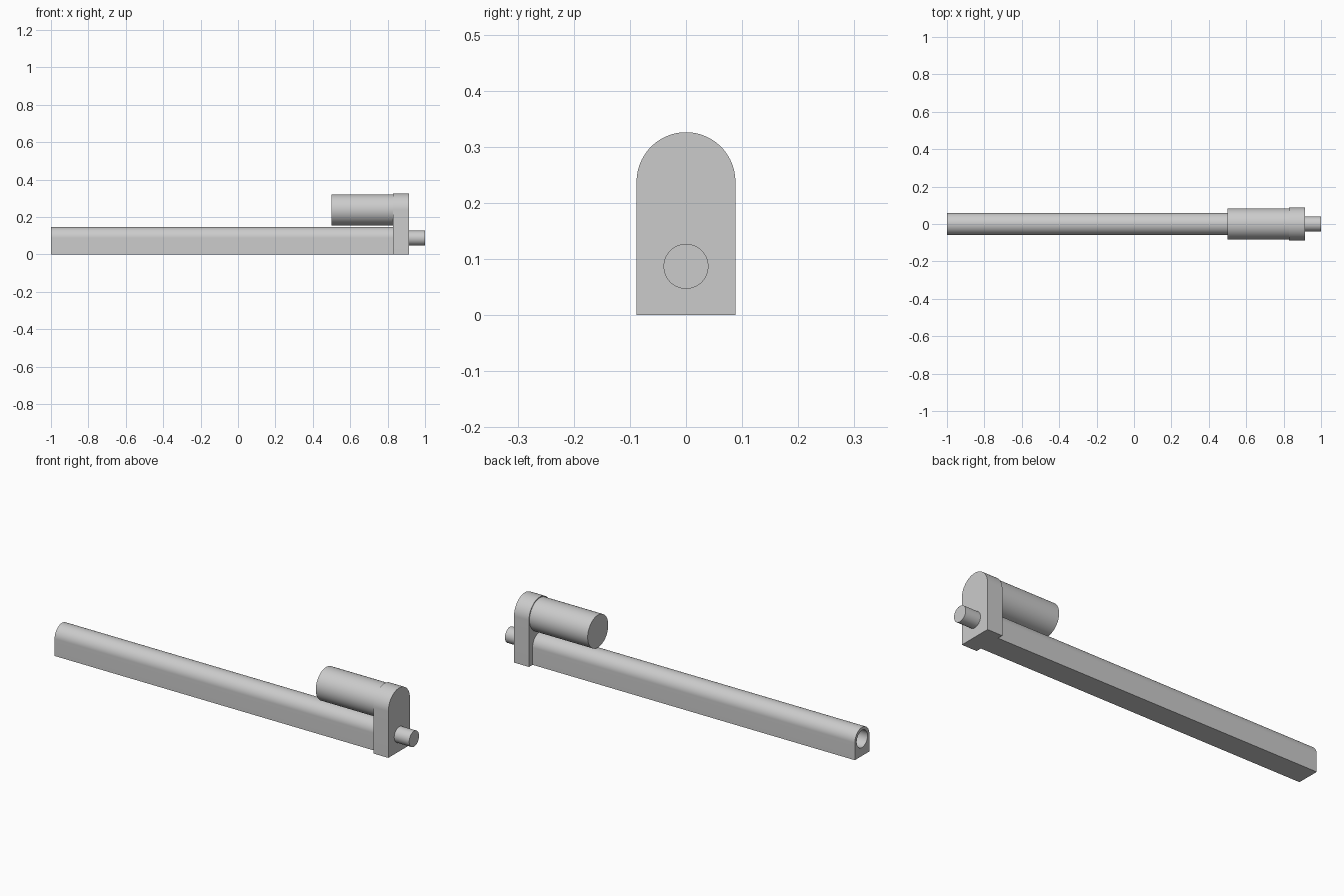
import bpy, bmesh, math

if "Cube" in bpy.data.objects:
    bpy.data.objects.remove(bpy.data.objects["Cube"])


def arch(half_w, centre_z, segs=48):
    """Flat-bottomed profile with a semicircular top, in (y, z)."""
    pts = [(-half_w, 0), (half_w, 0)]
    for i in range(segs + 1):
        a = math.pi * i / segs
        pts.append((half_w * math.cos(a), centre_z + half_w * math.sin(a)))
    return pts


def circle(r, centre_z, segs=64):
    return [(r * math.cos(2 * math.pi * i / segs),
             centre_z + r * math.sin(2 * math.pi * i / segs)) for i in range(segs)]


def extrude_x(name, profile, x0, x1):
    """Solid prism of a (y, z) profile running along x."""
    bm = bmesh.new()
    face = bm.faces.new([bm.verts.new((x0, y, z)) for y, z in profile])
    new = bmesh.ops.extrude_face_region(bm, geom=[face])["geom"]
    verts = [g for g in new if isinstance(g, bmesh.types.BMVert)]
    bmesh.ops.translate(bm, verts=verts, vec=(x1 - x0, 0, 0))
    bmesh.ops.recalc_face_normals(bm, faces=bm.faces)
    mesh = bpy.data.meshes.new(name)
    bm.to_mesh(mesh)
    bm.free()
    obj = bpy.data.objects.new(name, mesh)
    bpy.context.collection.objects.link(obj)
    bpy.ops.object.select_all(action='DESELECT')
    obj.select_set(True)
    bpy.context.view_layer.objects.active = obj
    bpy.ops.object.shade_smooth_by_angle(angle=math.radians(30))
    return obj


ROD_Z, MOTOR_Z = 0.087, 0.238

# Long guide tube, bored from the open rear end
tube = extrude_x("guide_tube", arch(0.059, 0.088), -1.0, 0.83)
bore = extrude_x("bore_cutter", circle(0.044, ROD_Z), -1.1, 0.829)
bore.hide_render = True
bore.hide_set(True)
cut = tube.modifiers.new("bore", 'BOOLEAN')
cut.operation = 'DIFFERENCE'
cut.solver = 'EXACT'
cut.object = bore

# Gear housing joining tube and motor
extrude_x("gear_housing", arch(0.088, 0.238), 0.83, 0.915)

# Motor barrel above the tube
extrude_x("motor", circle(0.0835, MOTOR_Z), 0.5, 0.832)

# Output rod
extrude_x("output_rod", circle(0.04, ROD_Z), 0.913, 1.0)
